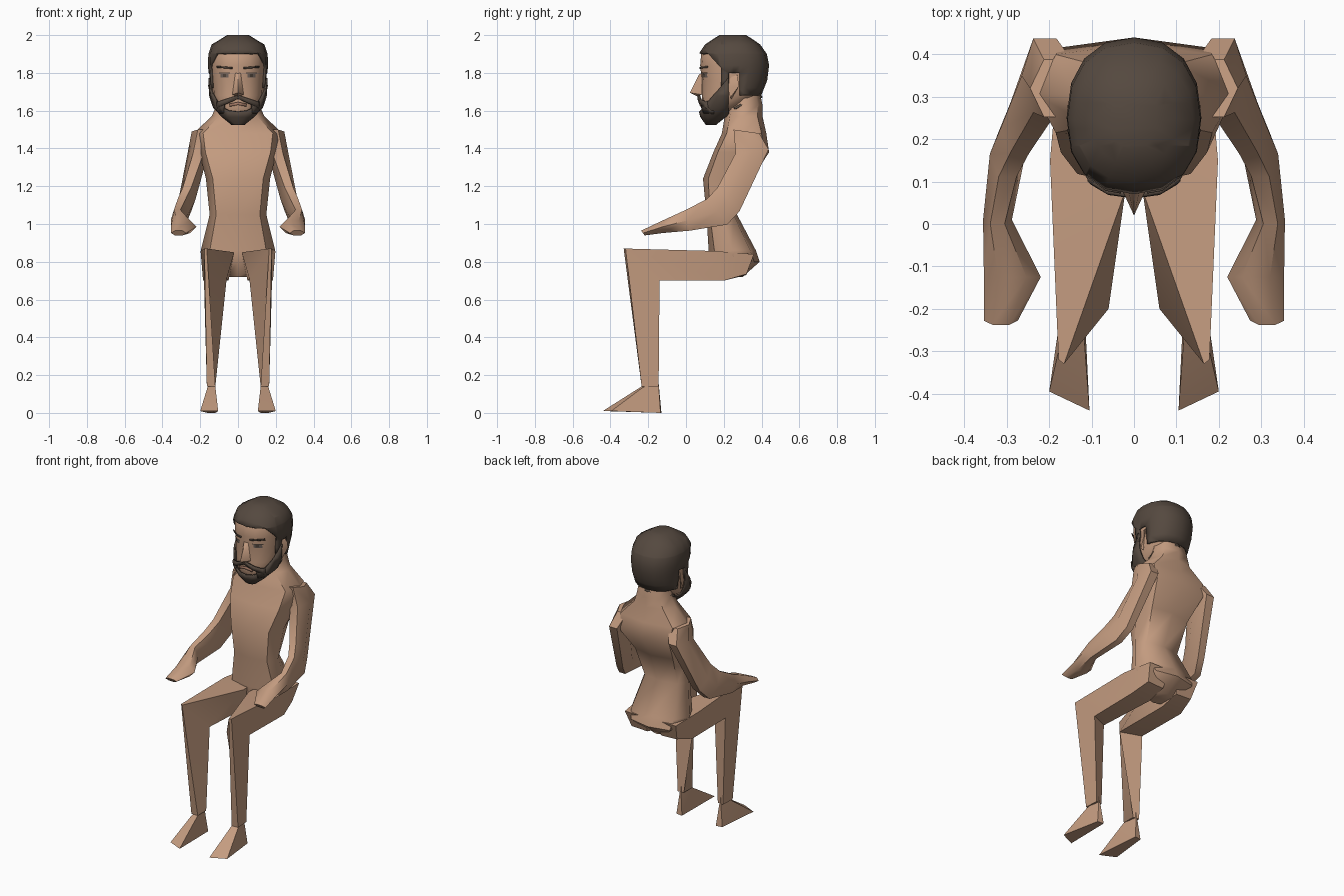
import bpy, bmesh, math
from mathutils import Vector

cube = bpy.data.objects.get("Cube")
if cube:
    bpy.data.objects.remove(cube, do_unlink=True)


def material(name, rgb):
    m = bpy.data.materials.new(name)
    m.use_nodes = True
    m.diffuse_color = (*rgb, 1)
    m.node_tree.nodes["Principled BSDF"].inputs["Base Color"].default_value = (*rgb, 1)
    return m


SKIN = material("skin", (0.55, 0.33, 0.215))
HAIR = material("dark brown hair", (0.09, 0.066, 0.05))
EYE = material("eye grey", (0.17, 0.13, 0.11))
LIP = material("lip brown", (0.36, 0.19, 0.13))


def finish(bm, name, mat, mirror=False, thick=0, angle=50):
    bmesh.ops.recalc_face_normals(bm, faces=bm.faces)
    mesh = bpy.data.meshes.new(name)
    bm.to_mesh(mesh)
    bm.free()
    ob = bpy.data.objects.new(name, mesh)
    bpy.context.collection.objects.link(ob)
    mesh.materials.append(mat)
    bpy.ops.object.select_all(action="DESELECT")
    ob.select_set(True)
    bpy.context.view_layer.objects.active = ob
    bpy.ops.object.shade_smooth_by_angle(angle=math.radians(angle))
    if mirror:
        mod = ob.modifiers.new("mirror", "MIRROR")
        mod.use_clip = True
    if thick:
        mod = ob.modifiers.new("thickness", "SOLIDIFY")
        mod.thickness = thick
        mod.offset = -1


def loft(rings):
    bm = bmesh.new()
    rows = [[bm.verts.new(p) for p in ring] for ring in rings]
    n = len(rows[0])
    for a, b in zip(rows, rows[1:]):
        for i in range(n):
            j = (i + 1) % n
            bm.faces.new((a[i], a[j], b[j], b[i]))
    bm.faces.new(rows[0][::-1])
    bm.faces.new(rows[-1])
    return bm


def oval(z, front, back, half, n, power):
    """Horizontal rounded-box ring between a front and a back y."""
    pts = []
    for i in range(n):
        t = math.tau * i / n
        c, s = math.cos(t), math.sin(t)
        pts.append((half * math.copysign(abs(c) ** power, c),
                    (front + back) / 2 + (back - front) / 2 * math.copysign(abs(s) ** power, s), z))
    return pts


def section(centre, rx, depth):
    """Six-sided limb ring from centre, half width in x and half-depth vector."""
    turns = [math.tau * i / 6 for i in range(6)]
    return [Vector(centre) + Vector((rx, 0, 0)) * math.cos(t)
            + Vector(depth) * math.sin(t) * 1.12 for t in turns]


def hull(name, points, mat, mirror=False):
    bm = bmesh.new()
    for p in points:
        bm.verts.new(p)
    bmesh.ops.convex_hull(bm, input=bm.verts)
    finish(bm, name, mat, mirror)


# Torso and neck: height, front, back, half width, squareness
TORSO = [(0.72, 0.17, 0.30, 0.08, 1), (0.80, 0.12, 0.39, 0.175, 0.7),
         (0.86, 0.12, 0.37, 0.197, 0.8), (1.05, 0.108, 0.27, 0.15, 0.75),
         (1.24, 0.09, 0.35, 0.17, 0.7), (1.38, 0.145, 0.44, 0.205, 0.5),
         (1.48, 0.19, 0.425, 0.235, 0.7), (1.57, 0.205, 0.405, 0.14, 0.9),
         (1.63, 0.22, 0.405, 0.112, 0.9), (1.70, 0.22, 0.39, 0.10, 0.9)]
finish(loft([oval(z, f, b, h, 8, p) for z, f, b, h, p in TORSO]), "torso", SKIN)

# Arms with flat hands
ARM = [((0.18, 0.32, 1.49), 0.065, (0, 0.07, -0.01)),
       ((0.21, 0.35, 1.385), 0.055, (0, 0.09, 0.01)),
       ((0.27, 0.225, 1.13), 0.045, (0, 0.06, -0.065)),
       ((0.298, 0.165, 1.065), 0.042, (0, 0.055, -0.07)),
       ((0.322, 0.01, 1.02), 0.034, (0, 0.01, -0.057)),
       ((0.287, -0.125, 0.985), 0.067, (0, 0, -0.034)),
       ((0.314, -0.228, 0.952), 0.04, (0, 0.01, -0.013))]
finish(loft([section(*s) for s in ARM]), "arms", SKIN, mirror=True)

# Seated legs: corners run top outer, top inner, bottom inner, bottom outer
HIP = [(0.18, 0.36, 0.84), (0.03, 0.36, 0.84), (0.05, 0.32, 0.73), (0.16, 0.32, 0.735)]
THIGH = [(0.198, 0.15, 0.857), (0.02, 0.08, 0.85), (0.05, 0.20, 0.70), (0.185, 0.20, 0.70)]
KNEE = [(0.178, -0.32, 0.87), (0.165, -0.33, 0.87), (0.06, -0.20, 0.71), (0.18, -0.14, 0.70)]
ANKLE = [(0.165, -0.235, 0.14), (0.12, -0.235, 0.14), (0.12, -0.15, 0.14), (0.16, -0.145, 0.14)]
finish(loft([HIP, THIGH, KNEE, ANKLE]), "legs", SKIN, mirror=True, angle=30)

# Wedge feet
hull("feet", [(0.105, -0.44, 0.01), (0.20, -0.395, 0.01), (0.12, -0.13, 0),
              (0.162, -0.135, 0), (0.12, -0.235, 0.14), (0.163, -0.235, 0.13),
              (0.14, -0.147, 0.18)], SKIN, True)

# Head rings: height, front, back, half width
HEAD = [(1.543, 0.12, 0.145, 0.02), (1.57, 0.095, 0.19, 0.065),
        (1.62, 0.082, 0.29, 0.113), (1.68, 0.085, 0.385, 0.134),
        (1.76, 0.083, 0.417, 0.14), (1.84, 0.075, 0.427, 0.146),
        (1.90, 0.08, 0.415, 0.144), (1.95, 0.113, 0.38, 0.127),
        (1.975, 0.15, 0.345, 0.085), (1.987, 0.19, 0.305, 0.045)]


def head_shell(grow):
    rings = []
    for k, (z, f, b, h) in enumerate(HEAD):
        z += grow * ((k == len(HEAD) - 1) - (k == 0))
        rings.append(oval(z, f - grow, b + grow, h + grow, 16, 0.88))
    return loft(rings)


def cut(bm, co, no, clear):
    bmesh.ops.bisect_plane(bm, geom=bm.verts[:] + bm.edges[:] + bm.faces[:],
                           plane_co=co, plane_no=no, clear_outer=clear)


def patch(name, grow, mat, cuts, thick=0):
    """Piece of the grown head kept behind each cut plane (point, normal), mirrored."""
    bm = head_shell(grow)
    for co, no in [((0, 0, 0), (-1, 0, 0))] + cuts:
        cut(bm, co, no, True)
    finish(bm, name, mat, True, thick)


def above(z, slope_x=0):
    return ((0, 0, z), (slope_x, 0, -1))


def below(z, slope_x=0, slope_y=0):
    return ((0, 0, z), (-slope_x, -slope_y, 1))


def ahead(y):
    return ((0, y, 0), (0, 1, 0))


def between(x0, x1):
    return [((x0, 0, 0), (-1, 0, 0)), ((x1, 0, 0), (1, 0, 0))]


finish(head_shell(0), "head", SKIN)


# Hair: one shell, scored along the hairline, with ears and face removed
def is_hair(p):
    return (p.z > 1.905 or (p.z > 1.80 and p.z + 1.1 * p.y > 2.03)
            or (p.y > 0.285 and p.z > 1.68)
            or (0.185 < p.y < 0.225 and p.z > 1.72))


G = 0.013
hair = head_shell(G)
for z in (1.68, 1.72, 1.80, 1.905):
    cut(hair, (0, 0, z), (0, 0, 1), False)
for y in (0.185, 0.225, 0.285):
    cut(hair, (0, y, 0), (0, 1, 0), False)
cut(hair, (0, 0, 2.03), (0, 1.1, 1), False)
bmesh.ops.delete(hair, geom=[f for f in hair.faces if not is_hair(f.calc_center_median())],
                 context="FACES")
finish(hair, "hair", HAIR, thick=G)

# Beard and moustache
patch("beard", 0.01, HAIR, [below(1.50, 0, 1.22), ahead(0.225)], 0.01)
patch("moustache", 0.012, HAIR,
      [below(1.682, -0.35), above(1.662, -0.45)] + between(0, 0.1), 0.012)
patch("beard_corners", 0.011, HAIR,
      [below(1.65), above(1.59)] + between(0.07, 0.105) + [ahead(0.15)], 0.011)

# Lips, eyes and brows
patch("lips", 0.006, LIP, [below(1.645, -0.2), above(1.63, -0.2)] + between(0, 0.045) + [ahead(0.15)], 0.006)
patch("eyes", 0.003, EYE, [below(1.795), above(1.775)] + between(0.05, 0.093) + [ahead(0.2)])
patch("pupils", 0.005, HAIR, [below(1.794), above(1.778)] + between(0.063, 0.08) + [ahead(0.2)])
patch("upper_lids", 0.005, HAIR, [below(1.801), above(1.796)] + between(0.042, 0.10) + [ahead(0.2)])
patch("brows", 0.005, HAIR,
      [below(1.828, 0.08), above(1.819, 0.08)] + between(0.03, 0.11) + [ahead(0.2)], 0.005)

# Nose
hull("nose", [(0.014, 0.083, 1.80), (-0.014, 0.083, 1.80), (0, 0.068, 1.79), (0, 0.02, 1.695),
              (0.03, 0.085, 1.685), (-0.03, 0.085, 1.685), (0, 0.06, 1.675)], SKIN)

# Ears
hull("ears", [(0.13, 0.22, 1.79), (0.13, 0.27, 1.80), (0.13, 0.24, 1.66),
              (0.155, 0.275, 1.77), (0.158, 0.28, 1.73), (0.145, 0.235, 1.67),
              (0.14, 0.22, 1.72)], SKIN, True)
